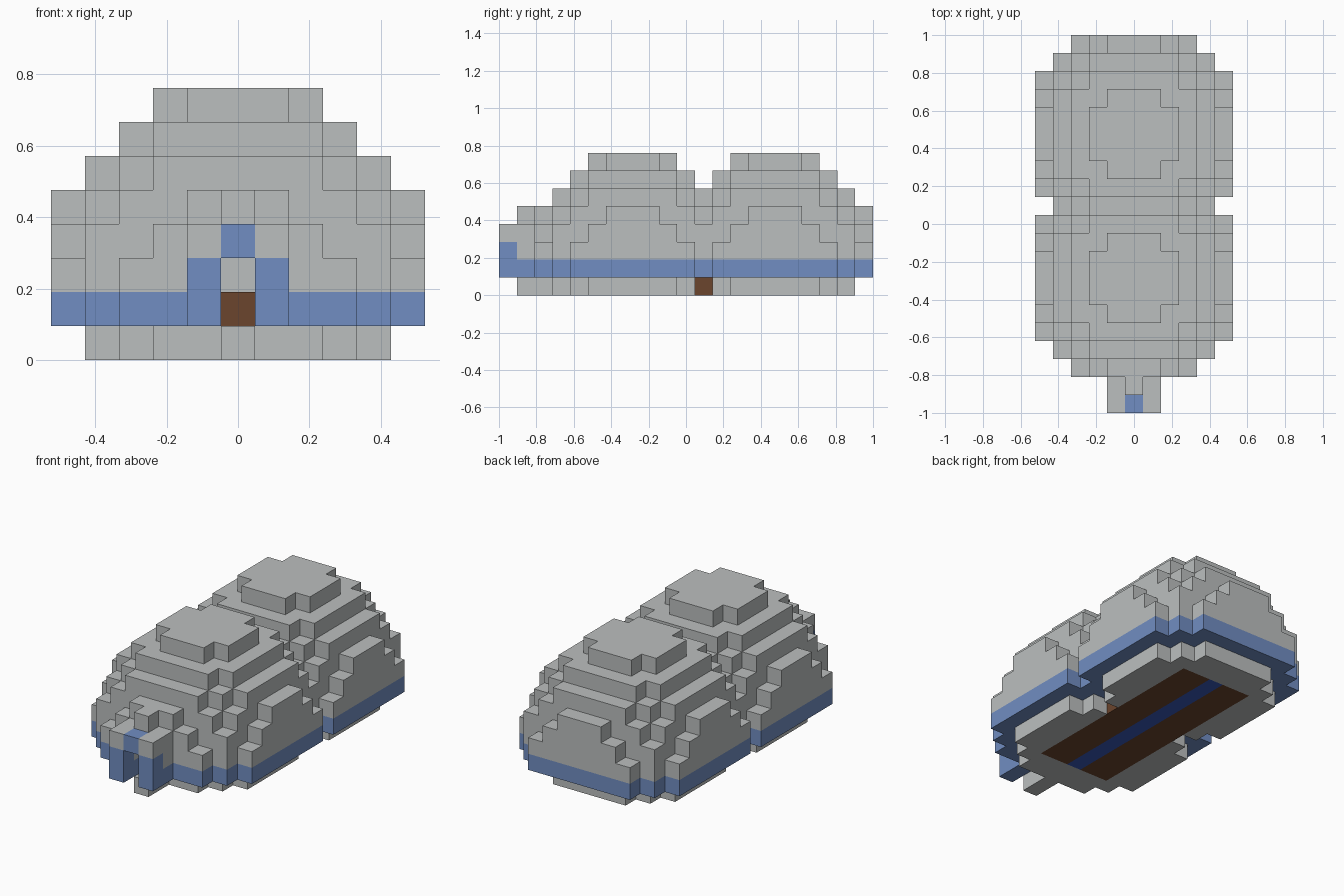
import bpy, bmesh
from mathutils import Vector

old = bpy.data.objects.get("Cube")
if old:
    bpy.data.objects.remove(old)

U = 2 / 21              # block size
CENTRES = (7, 15)       # block row at the middle of each dome


def material(name, rgb):
    m = bpy.data.materials.new(name)
    m.use_nodes = True
    m.diffuse_color = (*rgb, 1)
    m.node_tree.nodes["Principled BSDF"].inputs["Base Color"].default_value = (*rgb, 1)
    return m


SNOW = material("snow grey", (0.50, 0.52, 0.52))
ICE = material("ice blue", (0.165, 0.27, 0.54))
WOOD = material("dark brown", (0.145, 0.058, 0.026))
RUG = material("deep blue", (0.038, 0.098, 0.48))


def box(xs, ys, zs):
    """Cells in inclusive ranges of block positions."""
    return {(x, y, z) for x in range(xs[0], xs[1] + 1)
            for y in range(ys[0], ys[1] + 1) for z in range(zs[0], zs[1] + 1)}


def ball(cy, r2):
    """Upper part of a blocky ball standing on the floor layer."""
    return {(x, y, z) for x, y, z in box((-5, 5), (cy - 5, cy + 5), (1, 7))
            if x * x + (y - cy) ** 2 + (z - 1.6) ** 2 <= r2}


# Twin dome shell, hollow inside, with a doorway cut through the front
outer = ball(CENTRES[0], 34.5) | ball(CENTRES[1], 34.5)
inner = ball(CENTRES[0], 22) | ball(CENTRES[1], 22) | box((-1, 1), (9, 13), (1, 3))
shell = outer - inner - box((0, 0), (0, 4), (1, 2))
band = {c for c in shell if c[2] == 1}

# Porch: two posts, a lintel and a raised block behind it
posts, porch = set(), set()
for side in (-1, 1):
    posts |= box((side, side), (0, 0), (1, 2)) | box((side, side), (1, 1), (1, 1))
    porch |= box((side, side), (0, 1), (3, 3)) | box((side, side), (1, 1), (2, 2))
lintel = {(0, 0, 3)}
porch |= box((0, 0), (1, 1), (3, 4))

# Floor slab with wooden strips and a rug let into it
floor = {(x, y, 0) for cy in CENTRES
         for x, y, _ in box((-4, 4), (cy - 4, cy + 4), (0, 0))
         if x * x + (y - cy) ** 2 <= 21}
doorstep = box((0, 0), (1, 2), (0, 0))
strips = box((-2, -1), (5, 17), (0, 0)) | box((1, 2), (5, 17), (0, 0))
rug = box((0, 0), (5, 17), (0, 0))
bench = box((-1, 1), (18, 18), (1, 1))

PARTS = {
    "dome_shell": (shell - band - bench, SNOW),
    "base_band": (band - bench, ICE),
    "porch_posts": (posts, ICE),
    "porch_lintel": (lintel, ICE),
    "porch_roof": (porch, SNOW),
    "floor_slab": (floor - strips - rug, SNOW),
    "doorstep": (doorstep, SNOW),
    "floor_strips": (strips, WOOD),
    "floor_rug": (rug, RUG),
    "bench": (bench, WOOD),
}
solid = set().union(*(cells for cells, _ in PARTS.values()))


def build(name, cells, mat):
    """Make one mesh from the exposed faces of its blocks."""
    bm = bmesh.new()
    for cell in sorted(cells):
        centre = Vector((cell[0], cell[1] - 10, cell[2] + 0.5))
        for axis in range(3):
            for sign in (-1, 1):
                n = Vector((0, 0, 0))
                n[axis] = sign
                if tuple(int(c + d) for c, d in zip(cell, n)) in solid:
                    continue
                a = Vector((0, 0, 0))
                a[(axis + 1) % 3] = 0.5
                b = n.cross(a)
                mid = centre + n * 0.5
                bm.faces.new([bm.verts.new((mid + p) * U)
                              for p in (-a - b, a - b, a + b, b - a)])
    bmesh.ops.remove_doubles(bm, verts=bm.verts, dist=U / 100)
    mesh = bpy.data.meshes.new(name)
    bm.to_mesh(mesh)
    bm.free()
    mesh.materials.append(mat)
    bpy.context.collection.objects.link(bpy.data.objects.new(name, mesh))


for part, (cells, mat) in PARTS.items():
    build(part, cells, mat)
